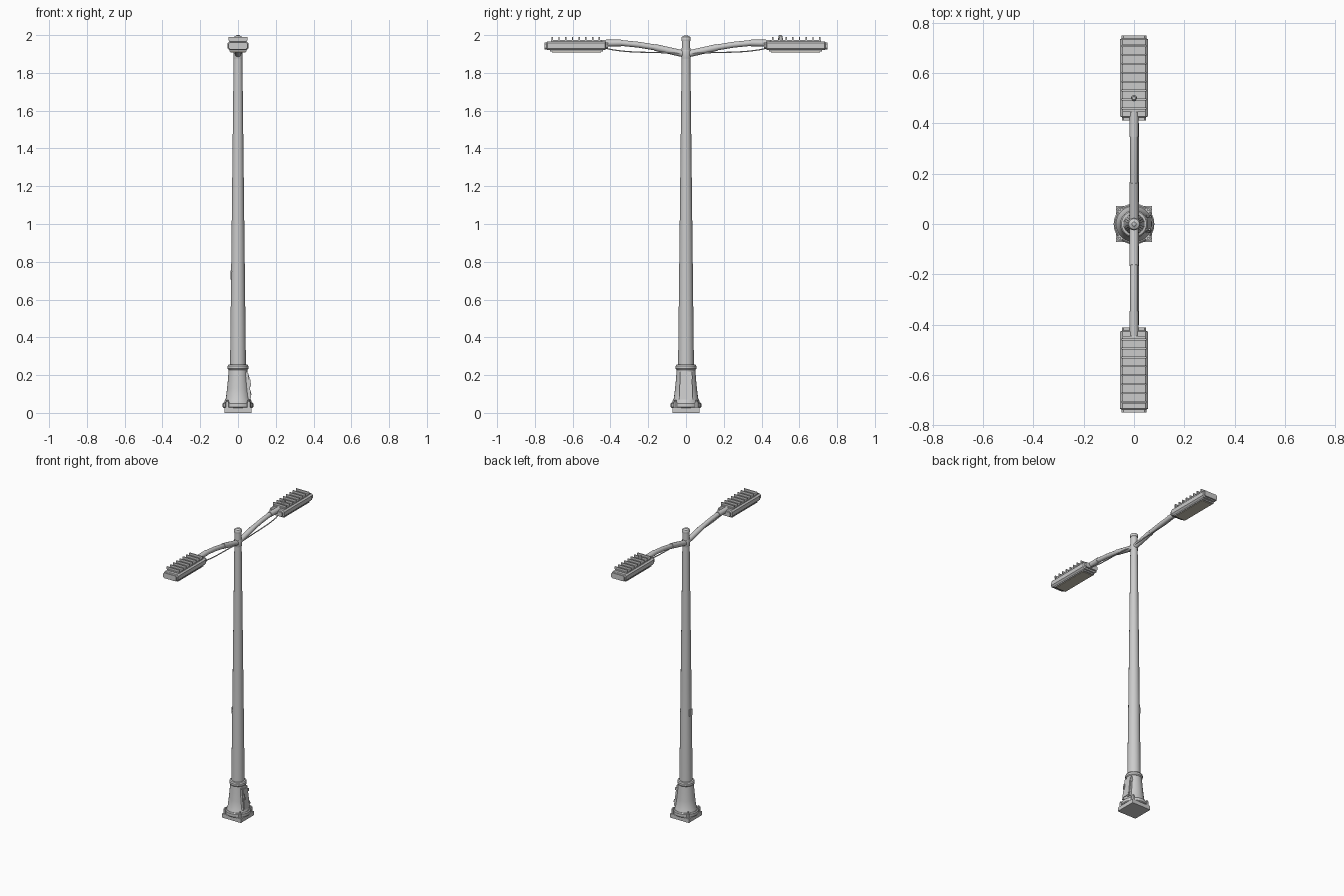
import bpy, bmesh, math
from mathutils import Vector

if "Cube" in bpy.data.objects:
    bpy.data.objects.remove(bpy.data.objects["Cube"])


def finish(name, bm, smooth=False, bevel=0.0):
    bmesh.ops.recalc_face_normals(bm, faces=bm.faces)
    me = bpy.data.meshes.new(name)
    bm.to_mesh(me)
    bm.free()
    ob = bpy.data.objects.new(name, me)
    bpy.context.collection.objects.link(ob)
    if bevel:
        m = ob.modifiers.new("bevel", 'BEVEL')
        m.width, m.segments = bevel, 2
    if smooth:
        bpy.ops.object.select_all(action='DESELECT')
        bpy.context.view_layer.objects.active = ob
        ob.select_set(True)
        bpy.ops.object.shade_smooth_by_angle(angle=math.radians(35))
    return ob


def box(name, center, size, bevel=0.0):
    bm = bmesh.new()
    bmesh.ops.create_cube(bm, size=1)
    for v in bm.verts:
        v.co = Vector([v.co[i] * size[i] + center[i] for i in range(3)])
    return finish(name, bm, bevel=bevel)


def loft(name, rings, smooth=False):
    """Join closed rings of points and cap both ends."""
    bm = bmesh.new()
    loops = [[bm.verts.new(p) for p in r] for r in rings]
    n = len(loops[0])
    for a, b in zip(loops, loops[1:]):
        for i in range(n):
            j = (i + 1) % n
            bm.faces.new((a[i], a[j], b[j], b[i]))
    bm.faces.new(loops[0])
    bm.faces.new(loops[-1])
    return finish(name, bm, smooth)


def lathe(name, profile, x=0, y=0, n=24, smooth=True):
    return loft(name, [[(x + r * math.cos(math.tau * i / n), y + r * math.sin(math.tau * i / n), z)
                        for i in range(n)] for r, z in profile], smooth)


def tube(name, path, n=12):
    """Round tube along a path in a plane of near-constant x; path = (x, y, z, radius)."""
    rings = []
    for k, (x, y, z, r) in enumerate(path):
        a, b = path[max(k - 1, 0)], path[min(k + 1, len(path) - 1)]
        d = Vector((0, b[1] - a[1], b[2] - a[2])).normalized()
        up = Vector((0, -d.z, d.y))
        rings.append([Vector((x, y, z)) + r * (Vector((1, 0, 0)) * math.cos(t) + up * math.sin(t))
                      for t in [math.tau * i / n for i in range(n)]])
    return loft(name, rings, True)


# Base plate, flange, flared pedestal and collar
box("base_plate", (0, 0, 0.014), (0.145, 0.145, 0.028), 0.002)
lathe("base_flange", [(0.076, 0.026), (0.081, 0.031), (0.081, 0.05), (0.076, 0.056)])
lathe("pedestal", [(0.072, 0.055), (0.07, 0.065), (0.064, 0.078), (0.058, 0.13),
                   (0.053, 0.18), (0.049, 0.235)])
lathe("pedestal_collar", [(0.05, 0.228), (0.055, 0.234), (0.055, 0.248), (0.05, 0.255), (0.042, 0.257)])

# Anchor bolts with nuts
for i, (sx, sy) in enumerate([(1, 1), (-1, 1), (-1, -1), (1, -1)]):
    bx, by = sx * 0.057, sy * 0.057
    lathe(f"anchor_nut_{i}", [(0.012, 0.026), (0.012, 0.058)], bx, by, 6, False)
    lathe(f"anchor_bolt_{i}", [(0.006, 0.05), (0.006, 0.068)], bx, by, 8)

# Access door leaning against the pedestal, with latch and hinges
def door_slab(name, y0, y1, z0, z1, out, taper=1.0):
    def face(z):
        return 0.0665 - (z - 0.075) * 0.12
    rings = []
    for z, k in ((z0, 1.0), (z1, taper)):
        rings.append([(0.035, y0 * k, z), (face(z) + out, y0 * k, z),
                      (face(z) + out, y1 * k, z), (0.035, y1 * k, z)])
    return loft(name, rings)

door_slab("access_door_frame", -0.036, 0.036, 0.07, 0.217, 0.0, 0.85)
door_slab("access_door", -0.03, 0.03, 0.08, 0.208, 0.004, 0.85)
door_slab("door_latch", -0.025, -0.017, 0.14, 0.178, 0.011)
for i, z in enumerate((0.095, 0.18)):
    door_slab(f"door_hinge_{i}", 0.027, 0.034, z, z + 0.018, 0.007)

# Tapered pole, small tag plate and top cap
lathe("pole", [(0.042, 0.25), (0.022, 1.975)])
box("pole_tag", (-0.034, 0, 0.73), (0.012, 0.028, 0.045), 0.001)
lathe("pole_cap", [(0.024, 1.97), (0.025, 1.975), (0.025, 1.985), (0.021, 1.991),
                   (0.012, 1.994), (0.008, 1.998)])
lathe("arm_hub", [(0.0235, 1.875), (0.025, 1.88), (0.025, 1.915), (0.0235, 1.92)])

lens_mat = bpy.data.materials.new("lens_warm")
lens_mat.diffuse_color = (0.62, 0.58, 0.48, 1)
lens_mat.use_nodes = True
lens_mat.node_tree.nodes["Principled BSDF"].inputs["Base Color"].default_value = lens_mat.diffuse_color


def section(y, hx, z0, z1, c):
    """Chamfered rectangle in the xz plane."""
    return [(-hx + c, y, z0), (hx - c, y, z0), (hx, y, z0 + c), (hx, y, z1 - c),
            (hx - c, y, z1), (-hx + c, y, z1), (-hx, y, z1 - c), (-hx, y, z0 + c)]


for s, side in ((1, "back"), (-1, "front")):
    # Curved arm with a sleeve at the pole and a spigot at the lamp
    tube(f"arm_{side}", [(0, s * y, z, r) for y, z, r in
         [(0, 1.898, 0.016), (0.05, 1.909, 0.016), (0.165, 1.935, 0.0155), (0.25, 1.949, 0.0155),
          (0.35, 1.959, 0.0155), (0.43, 1.958, 0.0155)]])
    tube(f"arm_sleeve_{side}", [(0, s * y, z, 0.018) for y, z in
         [(0, 1.898), (0.05, 1.909), (0.165, 1.935)]])
    tube(f"arm_spigot_{side}", [(0, s * y, z, 0.018) for y, z in [(0.345, 1.959), (0.445, 1.957)]])
    # Slack power cable beside the arm
    cable = []
    for i in range(13):
        t = i / 12
        cable.append((0.017 if 0.05 < t < 0.95 else 0.012, s * (0.015 + 0.41 * t),
                      1.9 + 0.03 * t - 0.02 * 4 * t * (1 - t) * t + 0.004 * math.sin(math.pi * t), 0.0035))
    tube(f"cable_{side}", cable, 6)
    # Lamp housing with stepped ends
    loft(f"lamp_housing_{side}", [section(s * y, hx, z0, z1, c) for y, hx, z0, z1, c in
         [(0.412, 0.047, 1.928, 1.96, 0.006), (0.424, 0.047, 1.928, 1.96, 0.006),
          (0.428, 0.055, 1.92, 1.967, 0.01), (0.734, 0.055, 1.92, 1.967, 0.01),
          (0.738, 0.05, 1.925, 1.962, 0.008), (0.748, 0.05, 1.925, 1.962, 0.008)]])
    # Raised heat sink with cross fins
    box(f"heat_sink_{side}", (0, s * 0.58, 1.969), (0.092, 0.27, 0.012), 0.002)
    for i in range(8):
        box(f"cooling_fin_{side}_{i}", (0, s * (0.459 + i * 0.0355), 1.98), (0.1, 0.007, 0.018))
    # Lens frame and lens underneath
    box(f"lens_frame_{side}", (0, s * 0.58, 1.918), (0.09, 0.28, 0.012), 0.002)
    lens = box(f"lens_{side}", (0, s * 0.58, 1.912), (0.078, 0.26, 0.008), 0.002)
    lens.data.materials.append(lens_mat)

# Light sensor on the back lamp
lathe("light_sensor", [(0.013, 1.97), (0.013, 1.984), (0.01, 1.986), (0.01, 1.996), (0.006, 2.0)], 0, 0.5, 12)
